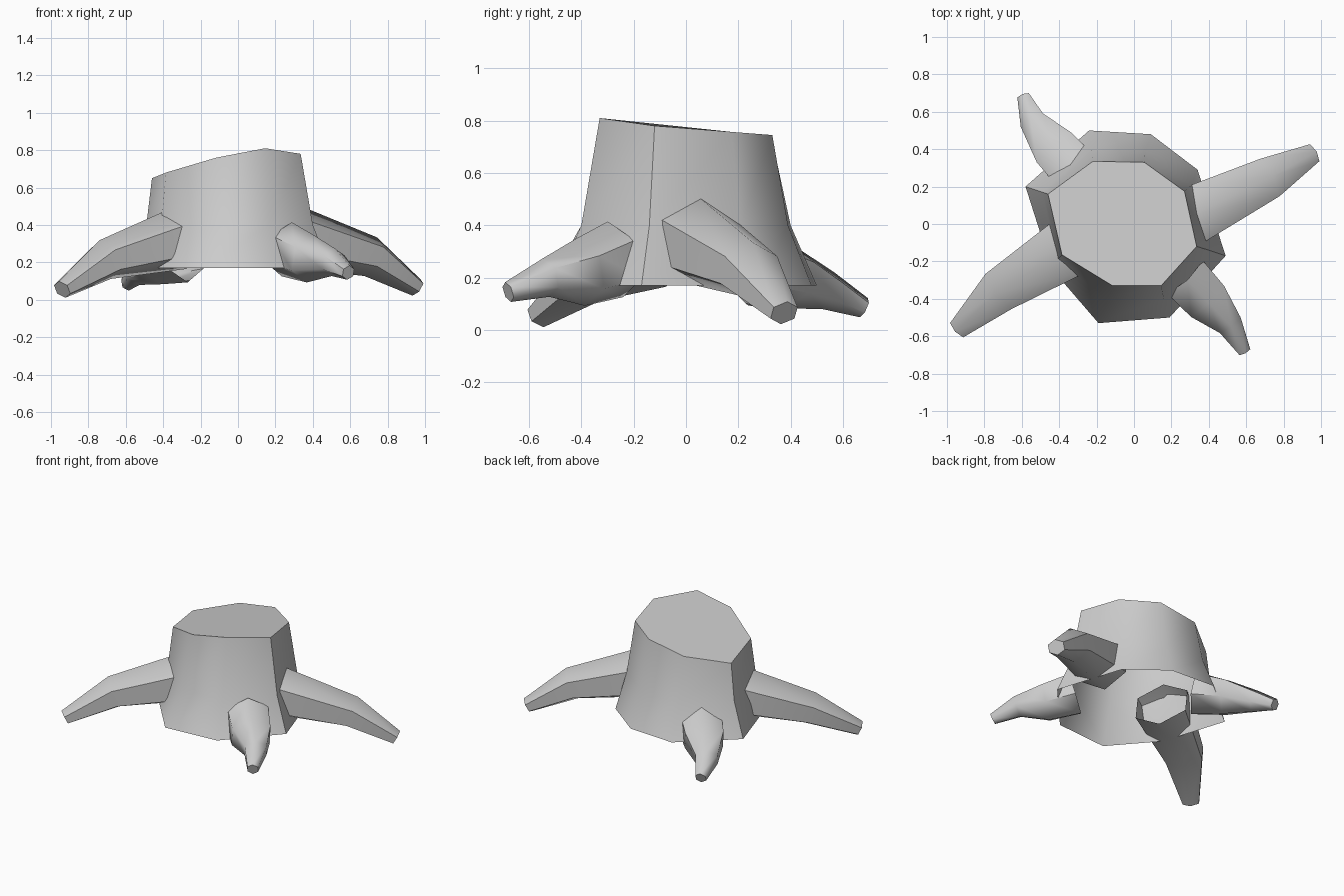
import bpy, bmesh, math
from mathutils import Vector

if "Cube" in bpy.data.objects:
    bpy.data.objects.remove(bpy.data.objects["Cube"])


def finish(name, bm, angle=50):
    me = bpy.data.meshes.new(name)
    bm.to_mesh(me)
    bm.free()
    ob = bpy.data.objects.new(name, me)
    bpy.context.collection.objects.link(ob)
    bpy.ops.object.select_all(action='DESELECT')
    ob.select_set(True)
    bpy.context.view_layer.objects.active = ob
    bpy.ops.object.shade_smooth_by_angle(angle=math.radians(angle))
    return ob


def skin(bm, rings):
    """Bridge consecutive rings with quads and cap the last one."""
    vs = [[bm.verts.new(p) for p in r] for r in rings]
    n = len(vs[0])
    for a, b in zip(vs, vs[1:]):
        for i in range(n):
            j = (i + 1) % n
            bm.faces.new((a[i], a[j], b[j], b[i]))
    bm.faces.new(vs[-1])


# trunk: uneven octagon, flared foot, slanted cut, open underneath
foot = [(.49, -.17), (.34, .29), (.09, .48), (-.24, .50),
        (-.58, .20), (-.44, -.24), (-.19, -.53), (.19, -.50)]
waist = [(.40, -.14), (.31, .21), (.06, .39), (-.23, .40),
         (-.49, .17), (-.41, -.19), (-.14, -.40), (.16, -.40)]
cut = [(.335, -.12, .78), (.27, .175, .757), (.055, .33, .745), (-.22, .335, .70),
       (-.46, .16, .65), (-.385, -.165, .68), (-.115, -.33, .76), (.145, -.33, .81)]
bm = bmesh.new()
skin(bm, [[(x, y, .17) for x, y in foot],
          [(x, y, .40) for x, y in waist], cut])
finish("trunk", bm)


def root(name, path, sides=6):
    """path: (x, y, z, half width, half height) from trunk to tip."""
    pts = [Vector(p[:3]) for p in path]
    rings = []
    for i, p in enumerate(path):
        t = (pts[min(i + 1, len(pts) - 1)] - pts[max(i - 1, 0)]).normalized()
        side = Vector((0, 0, 1)).cross(t).normalized()
        up = t.cross(side)
        rings.append([pts[i] + side * p[3] * math.cos(a) + up * p[4] * math.sin(a)
                      for a in (k * math.tau / sides + math.pi / 6 for k in range(sides))])
    bm = bmesh.new()
    skin(bm, rings)
    finish(name, bm, 60)


# two long roots and two short ones
root("right_root", [(.29, .035, .34, .18, .17), (.71, .24, .23, .13, .11),
                    (.955, .375, .065, .06, .05)])
root("left_root", [(-.31, -.10, .33, .19, .17), (-.71, -.35, .215, .135, .11),
                   (-.94, -.56, .055, .06, .05)])
root("front_root", [(.26, -.27, .27, .15, .15), (.385, -.405, .22, .14, .13),
                    (.51, -.535, .20, .08, .075), (.59, -.68, .145, .038, .04)])
root("back_root", [(-.29, .26, .24, .15, .15), (-.42, .40, .20, .14, .12),
                   (-.54, .545, .15, .08, .075), (-.59, .68, .085, .038, .04)])
